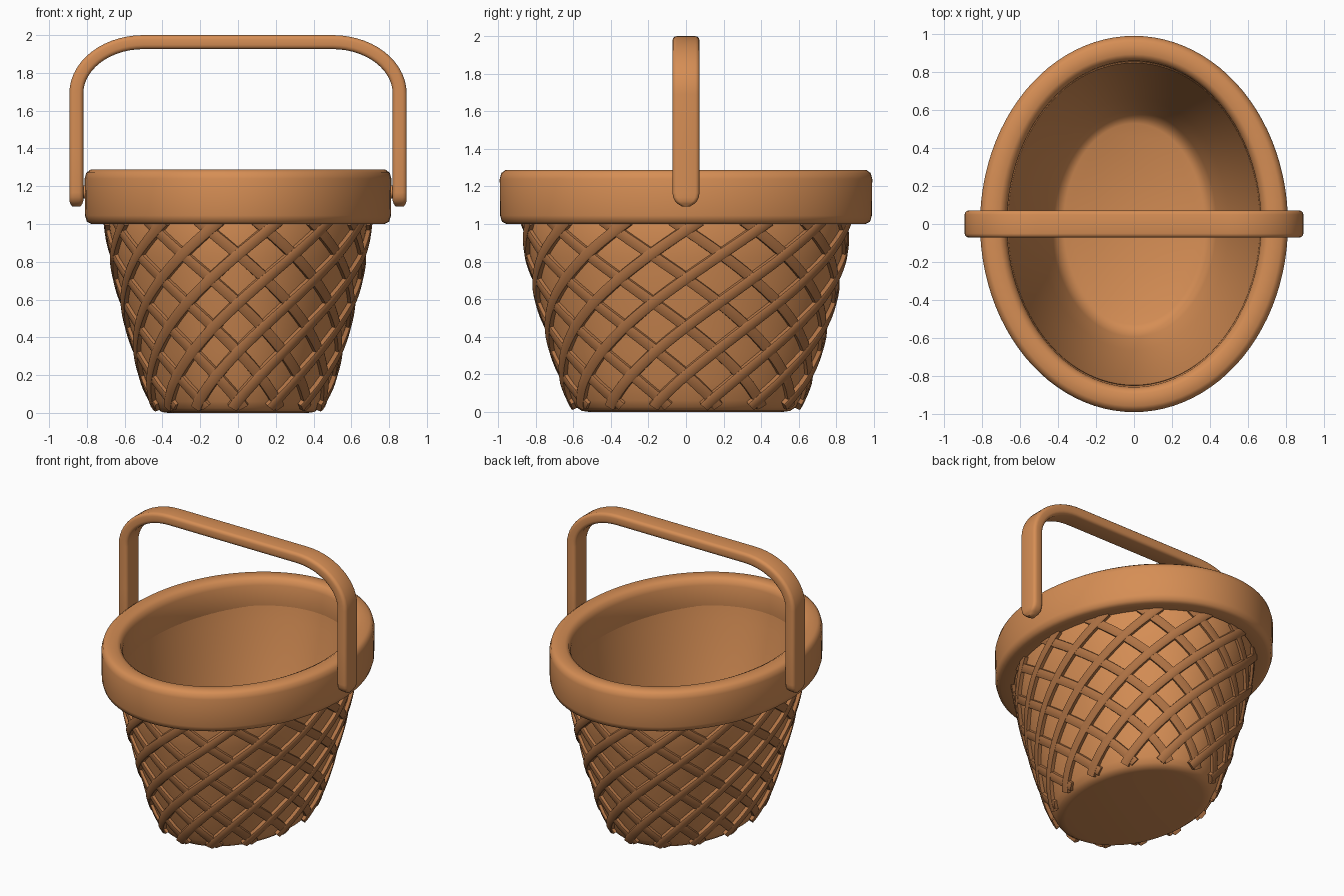
import bpy, bmesh, math
from mathutils import Vector

if "Cube" in bpy.data.objects:
    bpy.data.objects.remove(bpy.data.objects["Cube"])


def material(name, rgb):
    m = bpy.data.materials.new(name)
    m.diffuse_color = (*rgb, 1)
    m.use_nodes = True
    m.node_tree.nodes["Principled BSDF"].inputs["Base Color"].default_value = m.diffuse_color
    return m


wicker = material("warm wicker", (0.67, 0.27, 0.09))
dark_wicker = material("darker wicker", (0.43, 0.17, 0.058))


def finish(bm, name, mat, angle=40):
    bmesh.ops.recalc_face_normals(bm, faces=bm.faces)
    me = bpy.data.meshes.new(name)
    bm.to_mesh(me)
    bm.free()
    me.materials.append(mat)
    ob = bpy.data.objects.new(name, me)
    bpy.context.collection.objects.link(ob)
    bpy.ops.object.select_all(action='DESELECT')
    ob.select_set(True)
    bpy.context.view_layer.objects.active = ob
    bpy.ops.object.shade_smooth_by_angle(angle=math.radians(angle))
    return ob


def skin(bm, rings, caps=True, closed=False):
    """Join successive rings of points with quads."""
    vs = [[bm.verts.new(p) for p in r] for r in rings]
    pairs = list(zip(vs, vs[1:])) + ([(vs[-1], vs[0])] if closed else [])
    for a, b in pairs:
        n = len(a)
        for i in range(n):
            bm.faces.new((a[i], a[(i + 1) % n], b[(i + 1) % n], b[i]))
    if caps and not closed:
        bm.faces.new(vs[0])
        bm.faces.new(vs[-1])


def ellipse(ax, ay, z, n=96):
    return [(ax * math.cos(2 * math.pi * i / n), ay * math.sin(2 * math.pi * i / n), z)
            for i in range(n)]


# Body: tapered oval shell, outside wall then inside wall and floor
OUTER = [(0.37, 0.52, 0.0), (0.405, 0.555, 0.005), (0.43, 0.585, 0.025), (0.45, 0.605, 0.06),
         (0.485, 0.645, 0.15), (0.535, 0.70, 0.32), (0.61, 0.78, 0.6), (0.66, 0.83, 0.82),
         (0.69, 0.865, 1.04)]
INNER = [(0.67, 0.85, 1.1), (0.655, 0.835, 1.0), (0.575, 0.745, 0.6), (0.50, 0.665, 0.32),
         (0.435, 0.595, 0.12), (0.41, 0.565, 0.07), (0.37, 0.53, 0.05)]
bm = bmesh.new()
skin(bm, [ellipse(*r) for r in OUTER + INNER])
finish(bm, "basket_body", wicker, 60)

# Rim: thick rounded oval band
bm = bmesh.new()
RIM = [(0.69, 0.87, 1.0), (0.775, 0.955, 1.0), (0.80, 0.98, 1.012), (0.81, 0.99, 1.045),
       (0.812, 0.992, 1.24), (0.803, 0.983, 1.272), (0.78, 0.96, 1.288), (0.71, 0.895, 1.288),
       (0.685, 0.872, 1.275), (0.67, 0.86, 1.24), (0.665, 0.85, 1.06)]
skin(bm, [ellipse(*r) for r in RIM], closed=True)
finish(bm, "basket_rim", wicker, 60)


# Lattice: two families of spiral strands lying on the outer wall
def wall(theta, z):
    for (a, b, z0), (c, d, z1) in zip(OUTER, OUTER[1:]):
        if z <= z1:
            break
    t = (z - z0) / (z1 - z0)
    return Vector(((a + (c - a) * t) * math.cos(theta), (b + (d - b) * t) * math.sin(theta), z))


COUNT, SWEEP, STEPS = 14, 1.75, 36
Z0, Z1 = 0.035, 1.02
bm = bmesh.new()
for side in (1, -1):
    for k in range(COUNT):
        start = 2 * math.pi * k / COUNT + side * 0.1
        rings = []
        for i in range(STEPS + 1):
            z = Z0 + (Z1 - Z0) * i / STEPS
            th = start + side * SWEEP * z
            p = wall(th, z)
            e = 0.01
            along = (wall(th + side * SWEEP * e, z + e) - wall(th - side * SWEEP * e, z - e)).normalized()
            around = wall(th + e, z) - wall(th - e, z)
            up = wall(th, z + e) - wall(th, z - e)
            n = around.cross(up).normalized()
            b = n.cross(along).normalized()
            h = 0.024 + 0.003 * side
            rings.append([p - b * 0.031 - n * 0.012, p - b * 0.028 + n * h * 0.8,
                          p - b * 0.02 + n * h, p + b * 0.02 + n * h,
                          p + b * 0.028 + n * h * 0.8, p + b * 0.031 - n * 0.012])
        skin(bm, rings)
finish(bm, "woven_lattice", dark_wicker, 40)

# Handle: flat rounded strap bent over the basket
half = [(0.856, 1.092 + d) for d in (0, 0.006, 0.016, 0.03, 0.05, 0.075, 0.3)]
half += [(0.50 + 0.356 * math.cos(a), 1.69 + 0.273 * math.sin(a))
         for a in (math.pi / 2 * i / 14 for i in range(15))]
path = half + [(-x, z) for x, z in reversed(half)]
bm = bmesh.new()
rings = []
for i, (x, z) in enumerate(path):
    x0, z0 = path[max(i - 1, 0)]
    x1, z1 = path[min(i + 1, len(path) - 1)]
    t = Vector((x1 - x0, 0, z1 - z0)).normalized()
    out = Vector((t.z, 0, -t.x))
    d = min(1, (z - 1.092) / 0.072)
    w = max(0.02, 0.072 * math.sqrt(max(0, 1 - (1 - d) ** 2)))
    h = 0.037 * min(1, 0.6 + d * 1.2)
    c = Vector((x, 0, z))
    sect = []
    for cx, cy, a0 in ((1, 1, 0), (-1, 1, 90), (-1, -1, 180), (1, -1, 270)):
        r = min(0.022, w * 0.8)
        for a in (0, 30, 60, 90):
            a = math.radians(a0 + a)
            sect.append(c + out * (cx * (h - min(r, h)) + min(r, h) * math.cos(a))
                        + Vector((0, cy * (w - r) + r * math.sin(a), 0)))
    rings.append(sect)
skin(bm, rings)
finish(bm, "handle", wicker, 50)

# Small pegs fixing the handle to the rim
bm = bmesh.new()
for s in (1, -1):
    skin(bm, [[(s * x, 0.035 * math.cos(a), 1.17 + 0.035 * math.sin(a))
               for a in (2 * math.pi * i / 16 for i in range(16))] for x in (0.79, 0.84)])
finish(bm, "handle_pegs", wicker)
